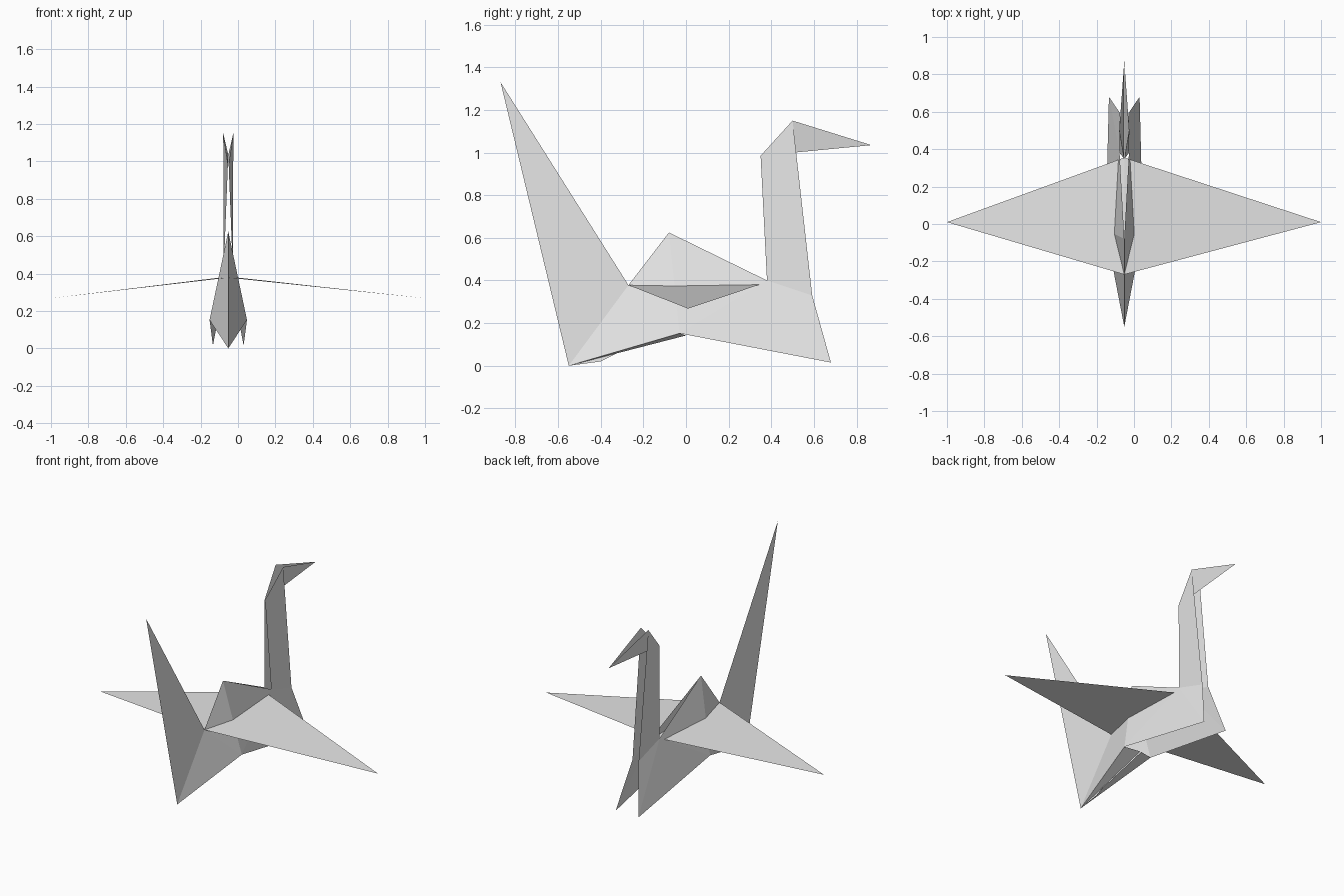
import bpy

if "Cube" in bpy.data.objects:
    bpy.data.objects.remove(bpy.data.objects["Cube"])

CX = -0.052   # the body's plane of symmetry

paper = bpy.data.materials.new("pale grey paper")
paper.diffuse_color = (0.8, 0.8, 0.8, 1)
paper.use_nodes = True
paper.node_tree.nodes["Principled BSDF"].inputs["Base Color"].default_value = paper.diffuse_color

# Shared fold corners: (half width, y, z), right-hand side
P = {
    "tail_root": (0.0, -0.55, 0.0),
    "tail_notch": (0.0, -0.27, 0.378),
    "tail_tip": (0.0, -0.87, 1.33),
    "peak": (0.0, -0.08, 0.625),
    "belly": (0.1, -0.03, 0.152),
    "keel": (0.004, 0.0, 0.142),
    "chest": (0.082, 0.68, 0.015),
    "neck_back": (0.025, 0.38, 0.40),
    "neck_front": (0.022, 0.592, 0.33),
    "nape": (0.002, 0.35, 0.985),
    "crown": (0.027, 0.50, 1.15),
    "beak": (0.0, 0.87, 1.035),
    "fin_low": (0.003, -0.40, 0.02),
    "fin_top": (0.003, -0.22, 0.11),
}


def sheet(name, faces, mirrored=True):
    """Folded paper made of faces given by corner names."""
    keys = list(dict.fromkeys(k for f in faces for k in f))
    me = bpy.data.meshes.new(name)
    me.from_pydata([P[k] for k in keys], [],
                   [[keys.index(k) for k in f] for f in faces])
    me.materials.append(paper)
    ob = bpy.data.objects.new(name, me)
    ob.location.x = CX
    bpy.context.collection.objects.link(ob)
    if mirrored:
        mod = ob.modifiers.new("mirror", "MIRROR")
        mod.merge_threshold = 0.0005
    return ob


# Folded side panels and raised back
sheet("body", [
    ("tail_root", "belly", "tail_notch"),
    ("tail_notch", "belly", "peak"),
    ("belly", "neck_back", "peak"),
    ("belly", "chest", "neck_back"),
    ("chest", "neck_front", "neck_back"),
])

# Turned-in flaps under the tail end, with a small fin
sheet("under_flap", [("tail_root", "keel", "belly")])
sheet("under_fin", [("tail_root", "fin_low", "fin_top")], mirrored=False)

# Neck open at its front edge, reverse-folded head
sheet("neck", [("neck_back", "neck_front", "crown", "nape")])
sheet("head", [("nape", "beak", "crown")])

# Flat upright tail
sheet("tail", [("tail_root", "tail_notch", "tail_tip")], mirrored=False)

# Wings drooping from the centre line to tips at x = -1 and 1
P["wing_front"] = (0.0, -0.27, 0.378)
P["wing_back"] = (0.0, 0.355, 0.384)
for name, x in (("right_wing", 1.0), ("left_wing", -1.0)):
    P["wing_tip"] = (x - CX, 0.01, 0.268)
    face = ("wing_front", "wing_tip", "wing_back")
    sheet(name, [face if x > 0 else face[::-1]], mirrored=False)
